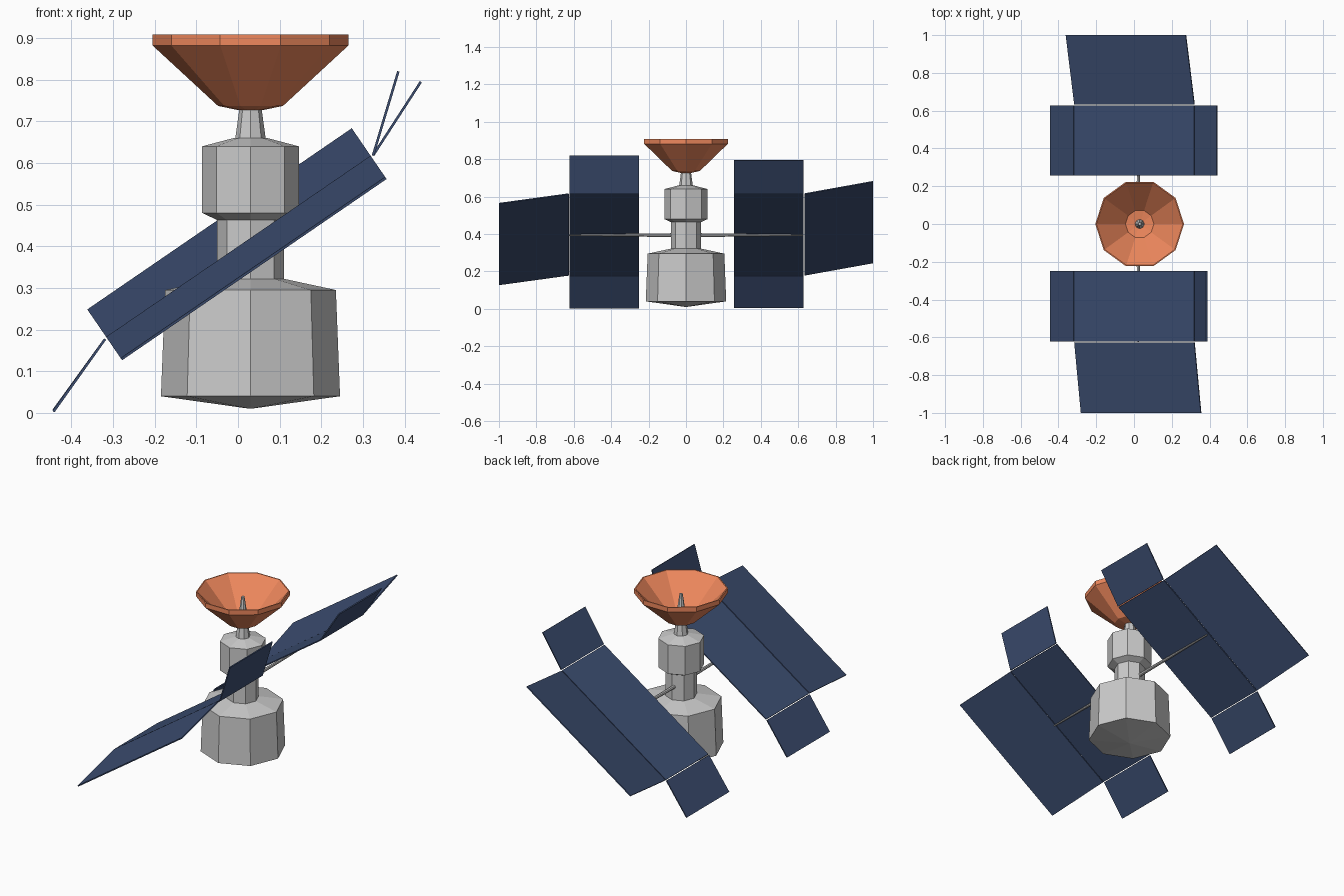
import bpy, math
from mathutils import Vector

if "Cube" in bpy.data.objects:
    bpy.data.objects.remove(bpy.data.objects["Cube"])

CX = 0.03  # axis of the body


def material(name, rgb):
    m = bpy.data.materials.new(name)
    m.diffuse_color = (*rgb, 1)
    m.use_nodes = True
    m.node_tree.nodes["Principled BSDF"].inputs["Base Color"].default_value = m.diffuse_color
    return m


ORANGE = material("dish_orange", (0.87, 0.25, 0.11))
NAVY = material("panel_navy", (0.045, 0.075, 0.165))


def make(name, verts, faces, mat=None):
    me = bpy.data.meshes.new(name)
    me.from_pydata(verts, [], faces)
    me.update()
    ob = bpy.data.objects.new(name, me)
    bpy.context.collection.objects.link(ob)
    if mat:
        me.materials.append(mat)
    return ob


def lathe(name, profile, n=8, mat=None):
    """Revolve (radius, z) points, listed bottom to top outside, with capped ends."""
    verts = [(CX + r * math.cos(2 * math.pi * i / n), r * math.sin(2 * math.pi * i / n), z)
             for r, z in profile for i in range(n)]
    faces = [(k * n + i, k * n + (i + 1) % n, (k + 1) * n + (i + 1) % n, (k + 1) * n + i)
             for k in range(len(profile) - 1) for i in range(n)]
    faces.append(tuple(reversed(range(n))))
    faces.append(tuple(range(len(verts) - n, len(verts))))
    return make(name, verts, faces, mat)


def slab(name, corners, thickness=0.006):
    """Thin panel around a flat four-cornered outline."""
    ob = make(name, [tuple(c) for c in corners], [(0, 1, 2, 3)], NAVY)
    mod = ob.modifiers.new("thickness", "SOLIDIFY")
    mod.thickness = thickness
    mod.offset = 0
    return ob


# Body, neck, drum and antenna mast
lathe("lower_body", [(0.002, 0.01), (0.215, 0.04), (0.205, 0.295), (0.08, 0.322)])
lathe("neck", [(0.08, 0.31), (0.08, 0.47)])
lathe("upper_drum", [(0.08, 0.463), (0.116, 0.48), (0.116, 0.64), (0.04, 0.66)])
lathe("mast_and_feed", [(0.037, 0.655), (0.026, 0.735), (0.018, 0.81), (0.008, 0.88)])

# Dish: outer shell, rim, then inner bowl
lathe("dish", [(0.03, 0.727), (0.078, 0.737), (0.235, 0.882), (0.235, 0.908),
               (0.229, 0.908), (0.075, 0.752), (0.02, 0.744)], 10, ORANGE)

# Solar wings: main panel, angled outer panel and two end flaps per side
low, high = Vector((-0.315, 0, 0.18)), Vector((0.32, 0, 0.615))
along = (high - low).normalized()
normal = Vector((-along.z, 0, along.x))
GAP = 0.005


def at(p, y):
    return Vector((p.x, y, p.z))


wings = {"front": (-1, 0.25, 0.622, -0.062, (0.385, 0.82), (-0.443, 0.003)),
         "back": (1, 0.257, 0.628, 0.08, (0.439, 0.795), (-0.443, 0.006))}
for side, (s, y0, y1, tilt, top, bottom) in wings.items():
    a, b = s * y0, s * y1
    slab(f"{side}_main_panel", [at(low, a), at(high, a), at(high, b), at(low, b)])
    hinge, tip = b + s * GAP, s * 1.0
    slab(f"{side}_outer_panel", [at(low, hinge), at(high, hinge),
                                 at(high + normal * tilt, tip), at(low + normal * tilt, tip)])
    for label, edge, end in (("upper", high + along * GAP, top),
                             ("lower", low - along * GAP, bottom)):
        e = Vector((end[0], 0, end[1]))
        slab(f"{side}_{label}_flap", [at(edge, a), at(edge, b), at(e, b), at(e, a)])
    # Tapered support rod running under the main panel
    length = 0.625
    bpy.ops.mesh.primitive_cone_add(vertices=8, radius1=0.011, radius2=0.004, depth=length,
                                    location=(0.023, s * length / 2, 0.394),
                                    rotation=(-s * math.pi / 2, 0, 0))
    bpy.context.object.name = f"{side}_support_rod"
